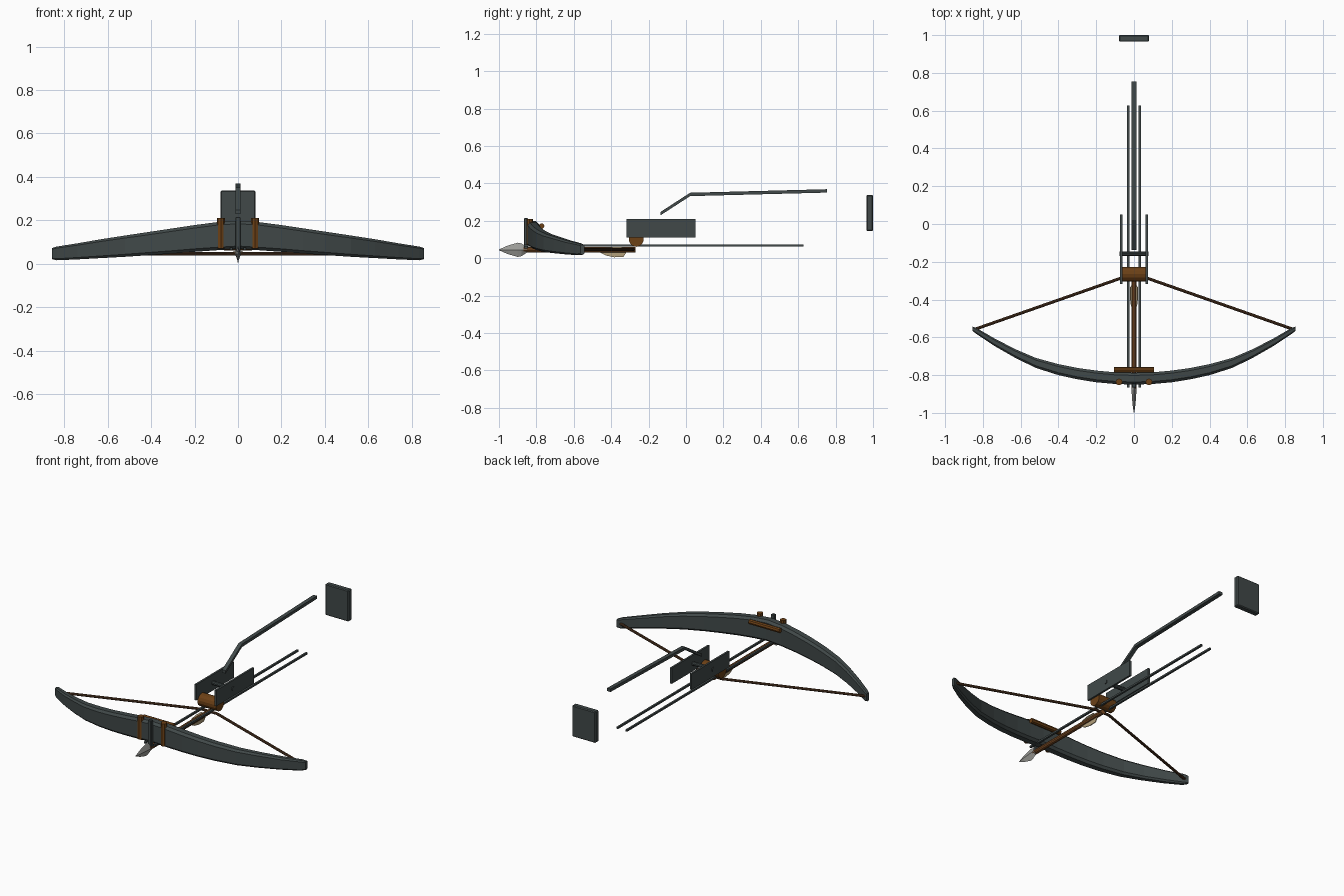
import bpy, bmesh, math
from mathutils import Vector, Matrix

if "Cube" in bpy.data.objects:
    bpy.data.objects.remove(bpy.data.objects["Cube"])


def material(name, rgb):
    m = bpy.data.materials.new(name)
    m.diffuse_color = (*rgb, 1)
    m.use_nodes = True
    m.node_tree.nodes["Principled BSDF"].inputs["Base Color"].default_value = m.diffuse_color
    return m


STEEL = material("dark steel", (0.052, 0.066, 0.066))
BROWN = material("leather brown", (0.15, 0.052, 0.008))
CORD = material("cord brown", (0.085, 0.038, 0.016))
WOOD = material("shaft wood", (0.2, 0.072, 0.018))
BLADE = material("pale steel", (0.33, 0.33, 0.31))
FEATHER = material("tan feather", (0.45, 0.35, 0.2))


def finish(name, bm, mat):
    bmesh.ops.recalc_face_normals(bm, faces=bm.faces)
    me = bpy.data.meshes.new(name)
    bm.to_mesh(me)
    bm.free()
    me.materials.append(mat)
    ob = bpy.data.objects.new(name, me)
    bpy.context.collection.objects.link(ob)
    return ob


def box(name, lo, hi, mat, bevel=0.0):
    lo, hi = Vector(lo), Vector(hi)
    bm = bmesh.new()
    bmesh.ops.create_cube(bm, size=1)
    for v in bm.verts:
        v.co = (lo + hi) / 2 + v.co * (hi - lo)
    if bevel:
        bmesh.ops.bevel(bm, geom=bm.edges[:], offset=bevel, segments=1, affect='EDGES')
    return finish(name, bm, mat)


def rod(name, a, b, r, mat, sides=8):
    a, b = Vector(a), Vector(b)
    d = b - a
    bm = bmesh.new()
    rot = d.to_track_quat('Z', 'Y').to_matrix().to_4x4()
    bmesh.ops.create_cone(bm, cap_ends=True, segments=sides, radius1=r, radius2=r,
                          depth=d.length, matrix=Matrix.Translation((a + b) / 2) @ rot)
    return finish(name, bm, mat)


def loft(name, rings, mat):
    bm = bmesh.new()
    rows = [[bm.verts.new(p) for p in ring] for ring in rings]
    n = len(rows[0])
    for r0, r1 in zip(rows, rows[1:]):
        for i in range(n):
            j = (i + 1) % n
            bm.faces.new((r0[i], r0[j], r1[j], r1[i]))
    bm.faces.new(rows[0])
    bm.faces.new(rows[-1])
    return finish(name, bm, mat)


# Bow: bevelled section lofted along mirrored stations (x, front y, depth, bottom z, top z)
half = [(0.0, -0.85, 0.062, 0.068, 0.198), (0.1, -0.847, 0.062, 0.062, 0.191),
        (0.2, -0.838, 0.062, 0.055, 0.178), (0.3, -0.822, 0.06, 0.047, 0.163),
        (0.4, -0.8, 0.058, 0.04, 0.148), (0.52, -0.762, 0.053, 0.032, 0.13),
        (0.63, -0.708, 0.046, 0.026, 0.113), (0.74, -0.645, 0.04, 0.02, 0.094),
        (0.835, -0.582, 0.032, 0.016, 0.079), (0.856, -0.565, 0.022, 0.021, 0.072)]
stations = [(-x, *rest) for x, *rest in half[:0:-1]] + half


def bow_ring(x, y, d, z0, z1):
    c = d * 0.22
    y1 = y + d
    return [(x, y + c, z0), (x, y1 - c, z0), (x, y1, z0 + c), (x, y1, z1 - c),
            (x, y1 - c, z1), (x, y + c, z1), (x, y, z1 - c), (x, y, z0 + c)]


loft("bow", [bow_ring(*s) for s in stations], STEEL)

# Clamp in the middle of the bow
box("bow_post", (-0.012, -0.866, 0.035), (0.012, -0.845, 0.215), STEEL, 0.003)
rod("bow_crossbar", (-0.105, -0.772, 0.172), (0.105, -0.772, 0.172), 0.015, BROWN)

# Mirrored pairs: bindings, string, long rails, lock plates
for s, side in ((-1, "left"), (1, "right")):
    rod(side + "_binding", (s * 0.079, -0.836, 0.07), (s * 0.079, -0.836, 0.21), 0.018, BROWN)
    rod(side + "_string", (s * 0.85, -0.56, 0.046), (s * 0.05, -0.28, 0.047), 0.008, CORD)
    box(side + "_rail", (s * 0.031 - 0.006, -0.865, 0.063), (s * 0.031 + 0.006, 0.628, 0.074), STEEL)
    box(side + "_lock_plate", (s * 0.068 - 0.006, -0.318, 0.112), (s * 0.068 + 0.006, 0.05, 0.21), STEEL)
rod("string_centre", (-0.055, -0.281, 0.047), (0.055, -0.281, 0.047), 0.008, CORD)

# Lock: roller nut and pivot pin
rod("roller_nut", (-0.064, -0.266, 0.1), (0.064, -0.266, 0.1), 0.039, BROWN, 14)
rod("pivot_pin", (-0.078, -0.157, 0.16), (0.078, -0.157, 0.16), 0.012, STEEL, 10)

# Bent trigger lever: rectangular section along a side path
path = [(-0.137, 0.238), (0.022, 0.341), (0.755, 0.36)]
loft("trigger_lever", [[(-0.012, y, z - 0.009), (0.012, y, z - 0.009),
                        (0.012, y, z + 0.009), (-0.012, y, z + 0.009)] for y, z in path], STEEL)

# Butt plate
box("butt_plate", (-0.08, 0.965, 0.145), (0.08, 1.0, 0.338), STEEL, 0.005)

# Bolt: shaft, leaf-shaped head, three feathers
ZB = 0.045
rod("bolt_shaft", (0, -0.87, ZB), (0, -0.27, ZB), 0.014, WOOD, 10)
head = [(-1.0, 0.001, 0.002), (-0.955, 0.008, 0.022), (-0.9, 0.012, 0.038),
        (-0.88, 0.014, 0.034), (-0.85, 0.014, 0.014)]
loft("bolt_head", [[(w, y, ZB), (0, y, ZB + h), (-w, y, ZB), (0, y, ZB - h)]
                   for y, w, h in head], BLADE)
outline = [(-0.47, 0.008), (-0.43, 0.03), (-0.385, 0.04), (-0.335, 0.038), (-0.315, 0.008)]
for i, (ang, k) in enumerate(((-90, 1.0), (30, 0.6), (150, 0.6))):
    ca, sa = math.cos(math.radians(ang)), math.sin(math.radians(ang))
    loft("feather_%d" % (i + 1),
         [[(ca * r * k - sa * t, y, ZB + sa * r * k + ca * t) for y, r in outline]
          for t in (-0.0025, 0.0025)], FEATHER)
